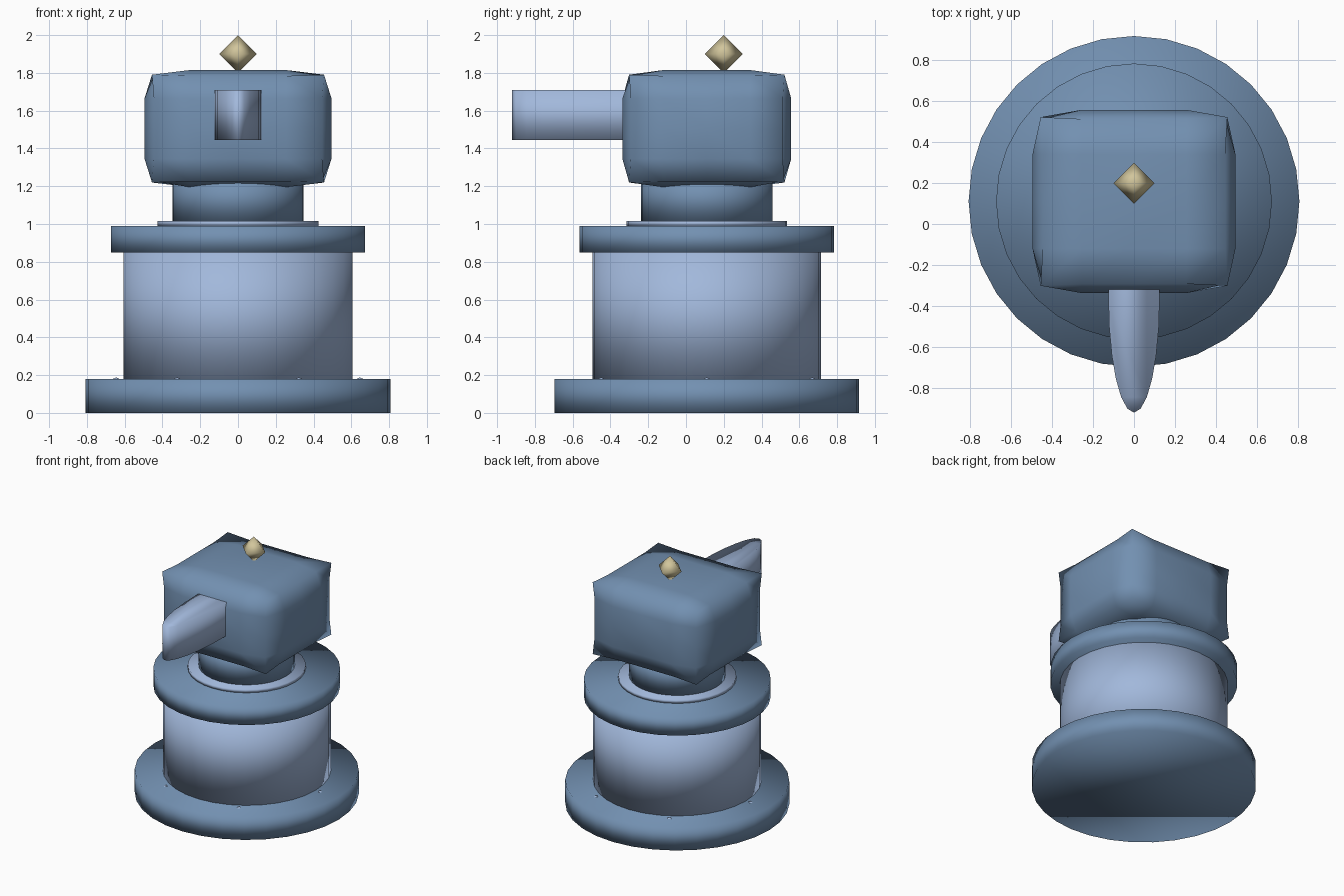
import bpy
import bmesh
import math
from mathutils import Matrix, Vector

default = bpy.data.objects.get("Cube")
if default:
    bpy.data.objects.remove(default, do_unlink=True)


def material(name, rgb):
    m = bpy.data.materials.new(name)
    m.use_nodes = True
    m.diffuse_color = (*rgb, 1)
    m.node_tree.nodes["Principled BSDF"].inputs["Base Color"].default_value = (*rgb, 1)
    return m


steel = material("steel_blue", (0.17, 0.28, 0.44))
pale = material("pale_blue", (0.36, 0.48, 0.71))
gold = material("pale_gold", (0.64, 0.56, 0.33))

AXIS_Y = 0.11  # centre line of the round parts


def finish(bm, name, mat):
    for f in bm.faces:
        f.smooth = True
    bmesh.ops.recalc_face_normals(bm, faces=bm.faces)
    mesh = bpy.data.meshes.new(name)
    bm.to_mesh(mesh)
    bm.free()
    mesh.materials.append(mat)
    obj = bpy.data.objects.new(name, mesh)
    bpy.context.collection.objects.link(obj)
    return obj


def drum(name, radius, low, high, mat, sides=32, y=AXIS_Y, stretch=1.0):
    bm = bmesh.new()
    # The quarter turn puts a corner on each axis
    place = Matrix.Translation((0, y, (low + high) / 2)) @ Matrix.Diagonal((1, stretch, 1, 1))
    bmesh.ops.create_cone(bm, cap_ends=True, segments=sides, radius1=radius,
                          radius2=radius, depth=high - low, matrix=place)
    return finish(bm, name, mat)


def diamond(name, centre, width, height, mat):
    bm = bmesh.new()
    place = Matrix.Translation(centre) @ Matrix.Diagonal((width, width, height, 1))
    bmesh.ops.create_uvsphere(bm, u_segments=4, v_segments=2, radius=1, matrix=place)
    return finish(bm, name, mat)


# Stacked round body
drum("base_plate", 0.807, 0, 0.18, steel)
drum("column", 0.605, 0.18, 0.85, pale)
drum("upper_flange", 0.673, 0.85, 0.99, steel)
drum("bearing_ring", 0.425, 0.99, 1.017, pale)
drum("neck", 0.347, 1.017, 1.25, steel)

# Six bolts on the base plate
for i in range(6):
    a = math.radians(60 * i)
    diamond(f"bolt_{i + 1}", (0.645 * math.cos(a), AXIS_Y + 0.645 * math.sin(a), 0.174),
            0.03, 0.014, pale)

# Softened box head: a gridded cube with its edges and corners drawn in
bm = bmesh.new()
bmesh.ops.create_cube(bm, size=2)
bmesh.ops.subdivide_edges(bm, edges=bm.edges[:], cuts=3, use_grid_fill=True)
half = Vector((0.495, 0.447, 0.31))
for v in bm.verts:
    outer = [abs(c) > 0.99 for c in v.co]
    pull = {1: 1.0, 2: 0.9, 3: 0.92}[sum(outer)]
    v.co = Vector([c * (pull if o else 1.03) * h for c, o, h in zip(v.co, outer, half)])
    v.co += Vector((0, AXIS_Y, 1.505))
finish(bm, "head", steel)

# Slim oval pointer on the front of the head
drum("pointer", 0.125, 1.445, 1.71, pale, sides=24, y=-0.36, stretch=4.48)

# Finial on top
diamond("finial", (0, 0.2, 1.9), 0.1, 0.1, gold)
